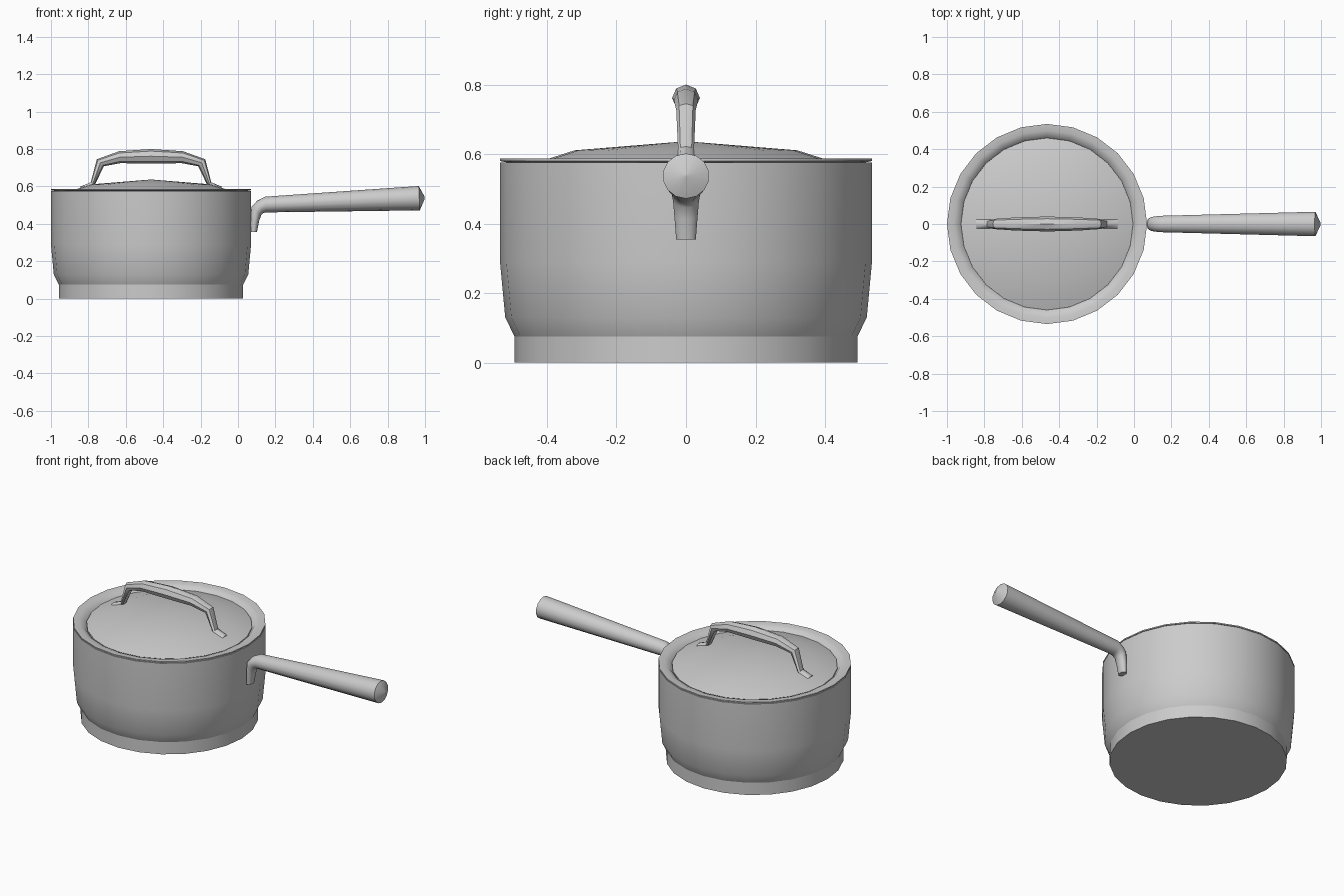
import bpy, bmesh
from math import sin, cos, pi, radians

if "Cube" in bpy.data.objects:
    bpy.data.objects.remove(bpy.data.objects["Cube"])

CX = -0.465   # pot axis


def finish(name, bm, angle=35):
    bmesh.ops.remove_doubles(bm, verts=bm.verts, dist=1e-5)
    bmesh.ops.recalc_face_normals(bm, faces=bm.faces)
    me = bpy.data.meshes.new(name)
    bm.to_mesh(me)
    bm.free()
    ob = bpy.data.objects.new(name, me)
    bpy.context.collection.objects.link(ob)
    bpy.ops.object.select_all(action='DESELECT')
    ob.select_set(True)
    bpy.context.view_layer.objects.active = ob
    bpy.ops.object.shade_smooth_by_angle(angle=radians(angle))
    return ob


def bridge(bm, rings):
    for r, s in zip(rings, rings[1:]):
        n = max(len(r), len(s))
        for i in range(n):
            j = (i + 1) % n
            if len(r) == 1:
                bm.faces.new((r[0], s[j], s[i]))
            elif len(s) == 1:
                bm.faces.new((r[i], r[j], s[0]))
            else:
                bm.faces.new((r[i], r[j], s[j], s[i]))


def lathe(name, profile, sides=24):
    """Turn (radius, z) points around the pot axis."""
    bm = bmesh.new()
    rings = []
    for r, z in profile:
        n = sides if r > 0 else 1
        rings.append([bm.verts.new((CX + r * cos(2 * pi * i / sides),
                                    r * sin(2 * pi * i / sides), z)) for i in range(n)])
    bridge(bm, rings)
    return finish(name, bm)


def tube(name, sections, sides):
    """Loft ellipses, each given by outer (x, z), inner (x, z) and half width in y."""
    bm = bmesh.new()
    rings = []
    for (ax, az), (bx, bz), w in sections:
        ring = []
        for i in range(sides):
            c, s = cos(2 * pi * i / sides), sin(2 * pi * i / sides)
            ring.append(bm.verts.new(((ax + bx) / 2 + c * (ax - bx) / 2, s * w,
                                      (az + bz) / 2 + c * (az - bz) / 2)))
        rings.append(ring)
    bridge(bm, rings)
    bm.faces.new(rings[0])
    bm.faces.new(rings[-1])
    return finish(name, bm, 40)


# Heavy base plate
lathe("pot_base", [(0, 0), (0.493, 0), (0.493, 0.075), (0, 0.075)])

# Hollow pot body
lathe("pot_body", [(0, 0.076), (0.493, 0.075), (0.52, 0.13), (0.535, 0.29), (0.535, 0.576),
                   (0.518, 0.576), (0.518, 0.29), (0.503, 0.135), (0.475, 0.09), (0, 0.09)])

# Lid rim: lip sloping down to the lid panel
lathe("lid_rim", [(0.46, 0.545), (0.515, 0.576), (0.535, 0.580), (0.535, 0.587),
                  (0.50, 0.585), (0.475, 0.576), (0.458, 0.555), (0.46, 0.545)])

# Domed lid panel
lathe("lid_dome", [(0, 0.637), (0.32, 0.611), (0.46, 0.566), (0.46, 0.55),
                   (0.32, 0.597), (0, 0.623)])

# Lid handle: left half mirrored to the right
half = [((-0.845, 0.598), (-0.838, 0.586), 0.024),
        ((-0.787, 0.622), (-0.768, 0.603), 0.023),
        ((-0.755, 0.745), (-0.717, 0.708), 0.028),
        ((-0.636, 0.788), (-0.630, 0.724), 0.035)]
middle = [((CX, 0.80), (CX, 0.723), 0.04)]
other = [((2 * CX - a[0], a[1]), (2 * CX - b[0], b[1]), w) for a, b, w in reversed(half)]
tube("lid_handle", half + middle + other, 8)

# Long side handle with its downward mounting foot
tube("pot_handle", [((0.066, 0.355), (0.101, 0.355), 0.029),
                    ((0.066, 0.42), (0.113, 0.415), 0.034),
                    ((0.072, 0.49), (0.124, 0.447), 0.038),
                    ((0.102, 0.523), (0.135, 0.458), 0.042),
                    ((0.145, 0.545), (0.150, 0.461), 0.045),
                    ((0.966, 0.602), (0.972, 0.472), 0.067),
                    ((0.998, 0.545), (0.998, 0.533), 0.006)], 14)
